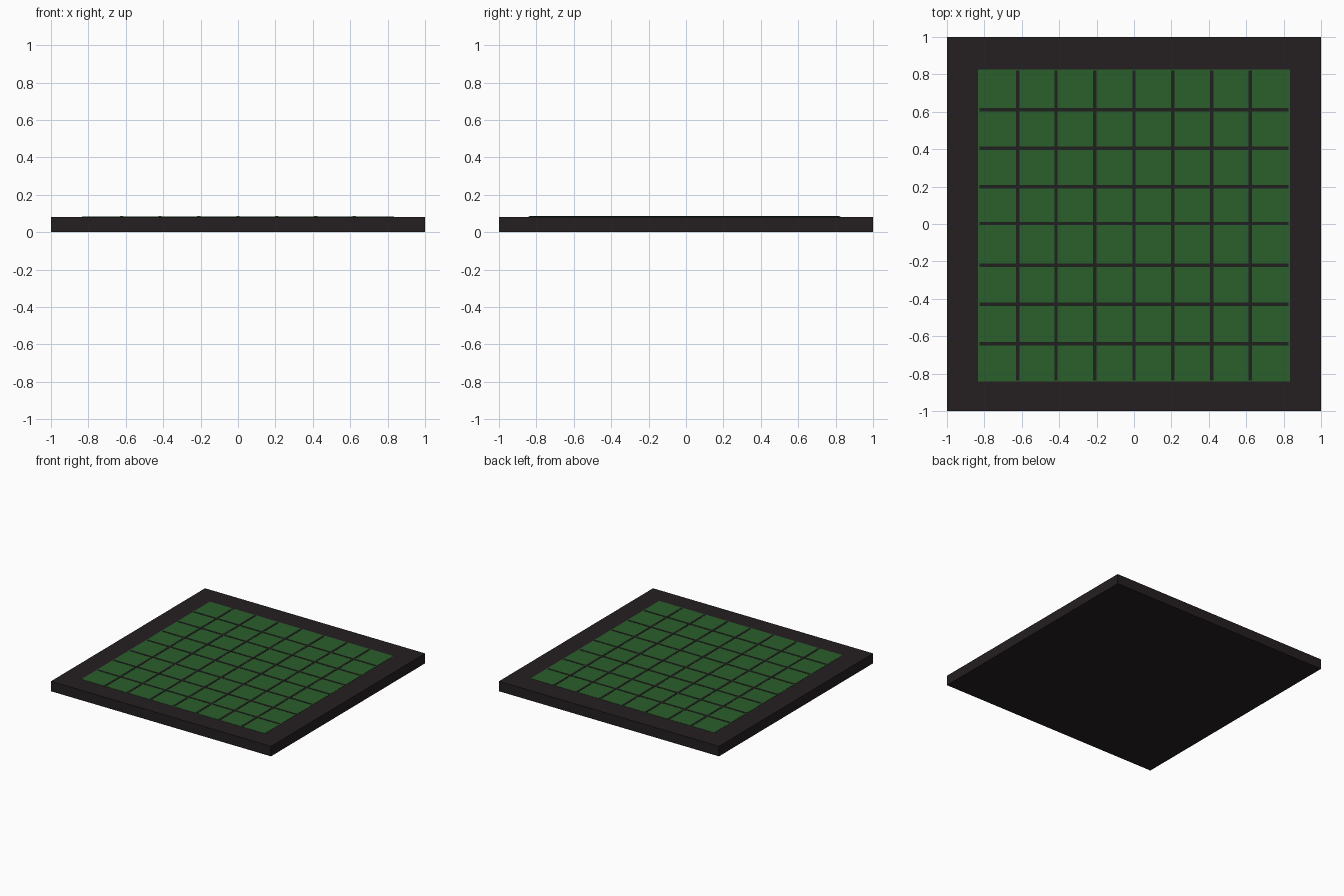
import bpy

if "Cube" in bpy.data.objects:
    bpy.data.objects.remove(bpy.data.objects["Cube"])


def material(name, rgb):
    m = bpy.data.materials.new(name)
    m.diffuse_color = (*rgb, 1.0)
    m.use_nodes = True
    m.node_tree.nodes["Principled BSDF"].inputs["Base Color"].default_value = m.diffuse_color
    return m


DARK = material("dark_wood", (0.018, 0.014, 0.015))
GREEN = material("green_felt", (0.024, 0.115, 0.024))
LINE = material("line_black", (0.014, 0.014, 0.013))


def box(name, x0, x1, y0, y1, z0, z1, mat):
    bpy.ops.mesh.primitive_cube_add(
        size=1, location=((x0 + x1) / 2, (y0 + y1) / 2, (z0 + z1) / 2))
    ob = bpy.context.object
    ob.name = name
    ob.scale = (x1 - x0, y1 - y0, z1 - z0)
    bpy.ops.object.transform_apply(location=False, rotation=False, scale=True)
    ob.data.materials.append(mat)
    return ob


# Dark square base
box("board_base", -1, 1, -1, 1, 0, 0.082, DARK)

# Green playing field, laid slightly proud of the base
box("playing_field", -0.834, 0.834, -0.842, 0.825, 0.07, 0.0835, GREEN)

# Grid lines dividing the field into 8 x 8 squares
W = 0.009
for i, x in enumerate((-0.622, -0.417, -0.209, 0.0, 0.208, 0.416, 0.622)):
    box(f"column_line_{i + 1}", x - W, x + W, -0.836, 0.82, 0.075, 0.085, LINE)
for i, y in enumerate((-0.64, -0.43, -0.22, 0.003, 0.199, 0.405, 0.611)):
    box(f"row_line_{i + 1}", -0.826, 0.827, y - W, y + W, 0.075, 0.0848, LINE)
